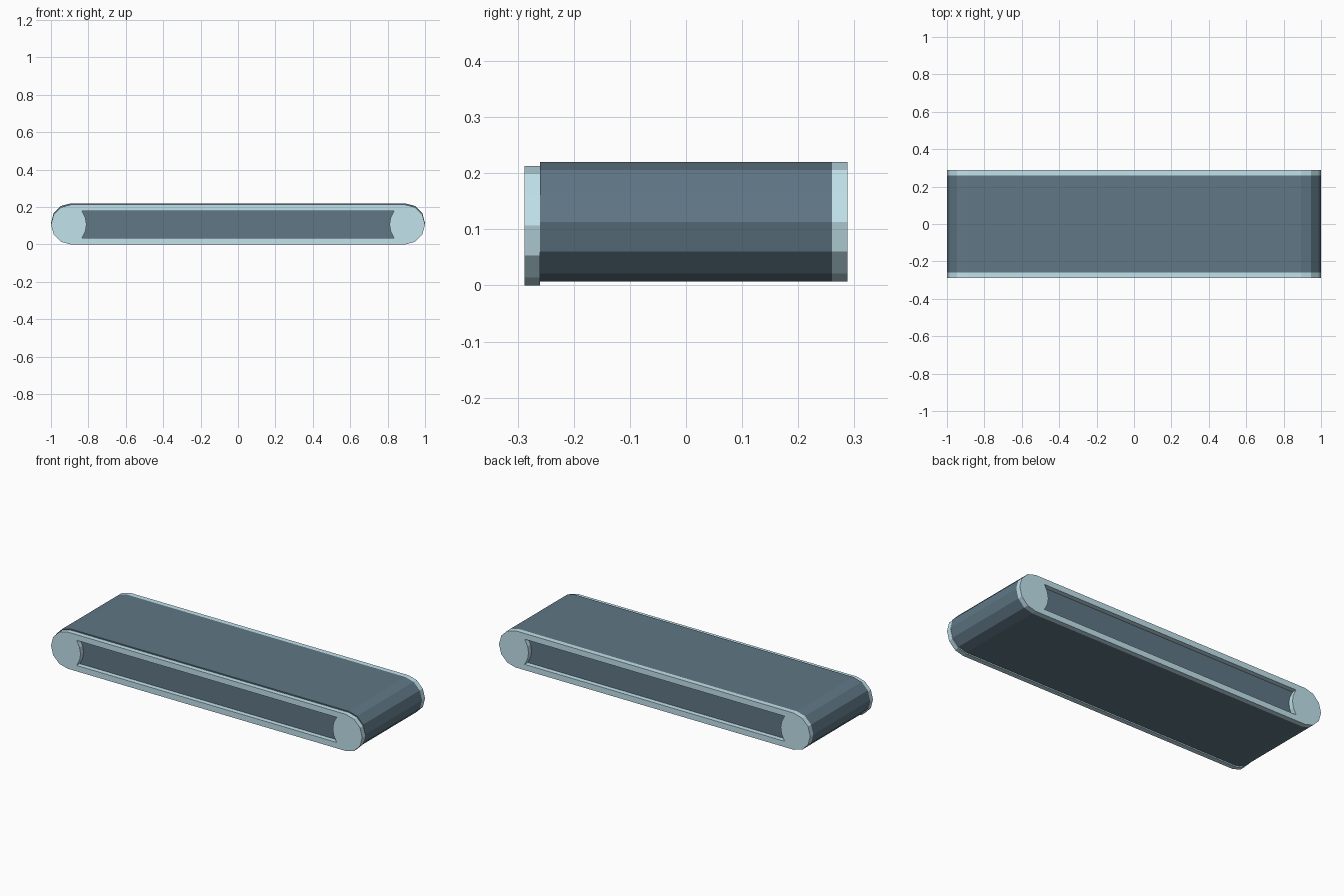
import bpy, bmesh, math

if "Cube" in bpy.data.objects:
    bpy.data.objects.remove(bpy.data.objects["Cube"])

R = 0.1065          # end radius
CX = 1.0 - R        # centre of the rounded ends


def material(name, rgb):
    m = bpy.data.materials.new(name)
    m.diffuse_color = (*rgb, 1)
    m.use_nodes = True
    m.node_tree.nodes["Principled BSDF"].inputs["Base Color"].default_value = m.diffuse_color
    return m


def capsule(zc):
    # low-poly stadium outline, 30 degree facets
    pts = []
    for side in (1, -1):
        for i in range(7):
            a = math.radians(-90 + 30 * i)
            pts.append((side * (CX + R * math.cos(a)), zc + side * R * math.sin(a)))
    return pts


def window(zc):
    # slot whose short ends bulge inwards
    h, sag, n = 0.073, 0.025, 4
    pts = []
    for side in (1, -1):
        for i in range(n + 1):
            t = -1 + 2 * i / n
            pts.append((side * (0.81 + sag * t * t), zc + side * h * t))
    return pts


def slab(name, loops, y0, y1, mat):
    # fill the outline (with optional hole) and give it thickness along y
    bm = bmesh.new()
    edges = []
    for loop in loops:
        vs = [bm.verts.new((x, y0, z)) for x, z in loop]
        edges += [bm.edges.new((vs[i], vs[(i + 1) % len(vs)])) for i in range(len(vs))]
    bmesh.ops.triangle_fill(bm, edges=edges, use_beauty=True, use_dissolve=False)
    ext = bmesh.ops.extrude_face_region(bm, geom=bm.faces[:], use_keep_orig=True)
    for v in ext["geom"]:
        if isinstance(v, bmesh.types.BMVert):
            v.co.y = y1
    bmesh.ops.recalc_face_normals(bm, faces=bm.faces[:])
    bmesh.ops.dissolve_limit(bm, angle_limit=0.01, verts=bm.verts[:], edges=bm.edges[:])
    me = bpy.data.meshes.new(name)
    bm.to_mesh(me)
    bm.free()
    me.materials.append(mat)
    ob = bpy.data.objects.new(name, me)
    bpy.context.collection.objects.link(ob)
    return ob


dark = material("belt_dark", (0.115, 0.185, 0.235))
light = material("frame_light", (0.54, 0.76, 0.84))

# belt body
slab("belt", [capsule(0.1135)], -0.26, 0.26, dark)

# side frames, the front one sitting slightly lower
slab("front_side_frame", [capsule(R), window(0.107)], -0.288, -0.26, light)
slab("back_side_frame", [capsule(0.1135), window(0.1135)], 0.26, 0.288, light)
